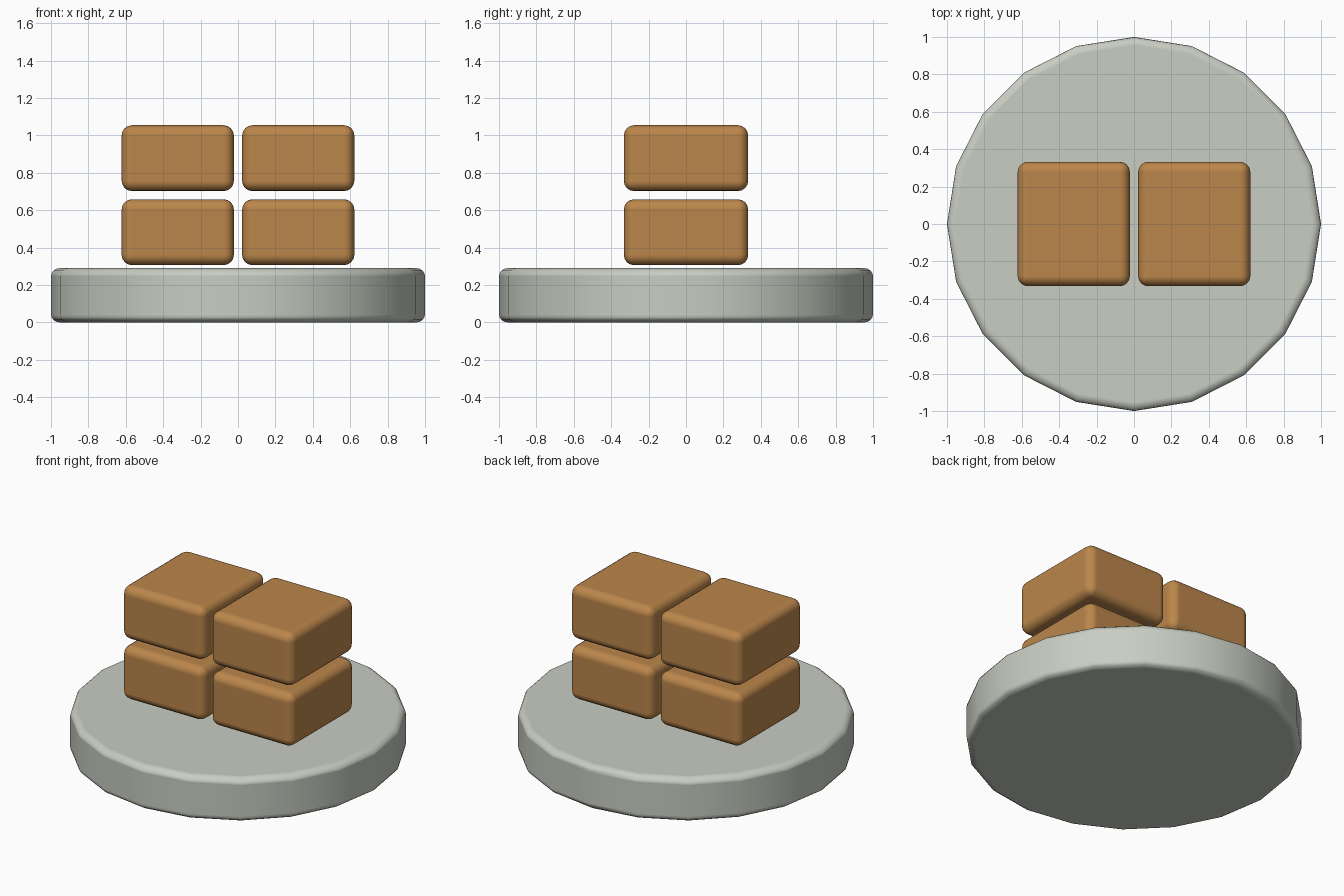
import bpy

cube = bpy.data.objects.get("Cube")
if cube:
    bpy.data.objects.remove(cube, do_unlink=True)


def make_material(name, rgb):
    mat = bpy.data.materials.new(name)
    mat.use_nodes = True
    color = (*rgb, 1)
    mat.diffuse_color = color
    shader = mat.node_tree.nodes["Principled BSDF"]
    shader.inputs["Base Color"].default_value = color
    shader.inputs["Roughness"].default_value = 0.8
    return mat


def finish(obj, name, mat, width):
    """Name, colour, round the hard edges and smooth the shading."""
    obj.name = name
    obj.data.materials.append(mat)
    bpy.ops.object.transform_apply(location=False, rotation=False, scale=True)
    bpy.ops.object.shade_smooth()
    bevel = obj.modifiers.new("Rounded edges", 'BEVEL')
    bevel.width = width
    bevel.segments = 4
    bevel.limit_method = 'ANGLE'
    bevel.angle_limit = 0.6
    bevel.harden_normals = True


stone = make_material("pale grey stone", (0.58, 0.61, 0.54))
caramel = make_material("caramel brown", (0.50, 0.24, 0.07))

# Round base plate
bpy.ops.mesh.primitive_cylinder_add(vertices=20, radius=1, depth=0.29,
                                    location=(0, 0, 0.145))
finish(bpy.context.object, "base_plate", stone, 0.045)

# Two by two stack of rounded blocks
for level, z in (("lower", 0.482), ("upper", 0.878)):
    for side, x in (("right", -0.322), ("left", 0.322)):
        bpy.ops.mesh.primitive_cube_add(size=1, location=(x, 0, z))
        block = bpy.context.object
        block.scale = (0.6, 0.665, 0.352)
        finish(block, f"{level}_{side}_block", caramel, 0.055)
